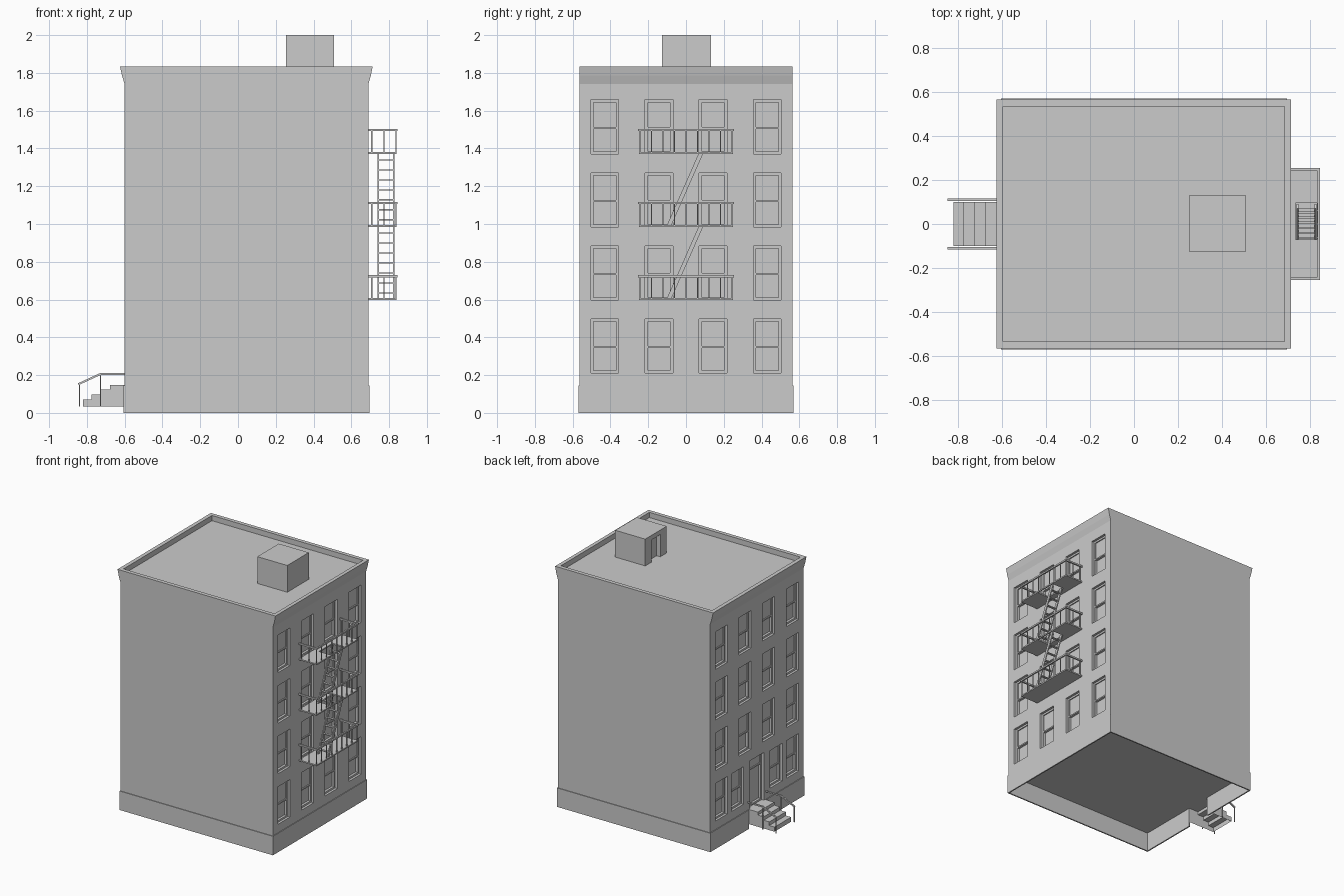
import bpy, bmesh
from mathutils import Vector

if "Cube" in bpy.data.objects:
    bpy.data.objects.remove(bpy.data.objects["Cube"])


def finish(name, bm):
    bmesh.ops.recalc_face_normals(bm, faces=bm.faces)
    me = bpy.data.meshes.new(name)
    bm.to_mesh(me)
    bm.free()
    ob = bpy.data.objects.new(name, me)
    bpy.context.collection.objects.link(ob)
    return ob


def add_box(bm, x0, x1, y0, y1, z0, z1):
    vs = bmesh.ops.create_cube(bm, size=1)["verts"]
    for v in vs:
        v.co = ((x0, x1)[v.co.x > 0], (y0, y1)[v.co.y > 0], (z0, z1)[v.co.z > 0])


def boxes(name, items):
    bm = bmesh.new()
    for b in items:
        add_box(bm, *b)
    return finish(name, bm)


def prism(name, profile, half_y):
    """Extrude an x-z outline from -half_y to half_y."""
    bm = bmesh.new()
    f = bm.faces.new([bm.verts.new((x, -half_y, z)) for x, z in profile])
    ext = bmesh.ops.extrude_face_region(bm, geom=[f])["geom"]
    bmesh.ops.translate(bm, vec=(0, 2 * half_y, 0),
                        verts=[g for g in ext if isinstance(g, bmesh.types.BMVert)])
    return finish(name, bm)


def add_bar(bm, a, b, w, h):
    """Rectangular bar between two points in a vertical plane."""
    a, b = Vector(a), Vector(b)
    rot = (b - a).to_track_quat('Z', 'Y')
    for v in bmesh.ops.create_cube(bm, size=1)["verts"]:
        v.co = (a + b) / 2 + rot @ Vector((v.co.x * w, v.co.y * h, v.co.z * (b - a).length))


def cut(ob, name, items):
    c = boxes(name, items)
    m = ob.modifiers.new(name, 'BOOLEAN')
    m.operation, m.solver, m.object = 'DIFFERENCE', 'EXACT', c
    bpy.context.view_layer.objects.active = ob
    bpy.ops.object.modifier_apply(modifier=m.name)
    bpy.data.objects.remove(c)


XL, XR, HY = -0.60, 0.69, 0.565
TOP, ROOF, BASE = 1.835, 1.795, 0.145

# Building body with flared cornice on the two window sides
body = prism("building_body", [
    (XL, BASE), (XR, BASE), (XR, 1.74), (XR + .013, 1.785), (XR + .023, TOP),
    (XL - .025, TOP), (XL - .014, 1.785), (XL, 1.74)], HY)
cut(body, "roof_well", [(-.595, .685, -.535, .535, ROOF, 2.2)])

# Window and door recesses: frame step, upper sash, lower sash
frames, uppers, lowers = [], [], []


def recess(side, y, z0, w, h, inset, mid):
    def slab(depth, dy, za, zb):
        xs = (XR - depth, XR + .1) if side > 0 else (XL - .1, XL + depth)
        return (*xs, y - dy, y + dy, za, zb)
    frames.append(slab(.018, w / 2, z0, z0 + h))
    uppers.append(slab(.026, w / 2 - inset, mid + .005, z0 + h - inset))
    lowers.append(slab(.036, w / 2 - inset, z0 + inset, mid - .005))


for side in (-1, 1):
    for row in range(4):
        z = .21 + .387 * row
        inner = .235 if side < 0 and row == 0 else .143
        for y in (-.43, -inner, inner, .43):
            recess(side, y, z, .146, .287, .014, z + .138)
recess(-1, 0, BASE + .002, .17, .365, .014, .43)
for nm, items in (("frames", frames), ("upper_sashes", uppers), ("lower_sashes", lowers)):
    cut(body, nm, items)

# Hollow plinth with a gap behind the entrance steps
t, e = .01, .005
boxes("plinth", [
    (XR - e, XR + e, -HY - e, HY + e, 0, BASE),
    (XL - e, XR - e, -HY - e, -HY + e, 0, BASE),
    (XL - e, XR - e, HY - e, HY + e, 0, BASE),
    (XL - e, XL + e, -HY + e, -.1, 0, BASE),
    (XL - e, XL + e, .1, HY - e, 0, BASE)])

# Roof bulkhead with doorway
bulk = boxes("roof_bulkhead", [(.253, .507, -.128, .132, ROOF, 2.0)])
cut(bulk, "bulkhead_doorway", [(.2, .285, -.05, .054, ROOF - .1, 1.965)])

# Entrance steps, open underneath
steps = prism("entrance_steps", [
    (-.82, .035), (-.82, .07), (-.775, .07), (-.775, .098), (-.728, .098),
    (-.728, .124), (-.678, .124), (-.678, .147), (XL, .147), (XL, .035)], .1)
bm = bmesh.new()
bm.from_mesh(steps.data)
bmesh.ops.delete(bm, geom=[f for f in bm.faces if f.normal.z < -.5 or f.normal.x > .5],
                 context='FACES')
bm.to_mesh(steps.data)
bm.free()

# Handrails beside the steps
bm = bmesh.new()
for y in (-.11, .11):
    add_bar(bm, (-.845, y, .152), (-.728, y, .206), .01, .01)
    add_bar(bm, (-.73, y, .206), (XL, y, .206), .01, .01)
    add_bar(bm, (-.84, y, .033), (-.84, y, .15), .006, .006)
    add_bar(bm, (-.728, y, .033), (-.728, y, .206), .006, .006)
finish("step_handrails", bm)

# Fire escape platforms and railings
X0, X1, PY, R = XR, .84, .248, .006
for i in range(3):
    z = .597 + .387 * i
    deck = boxes("fire_escape_platform", [(X0, X1, -PY, PY, z, z + .01)])
    if i:
        cut(deck, "ladder_opening", [(.735, .832, -.07, .095, z - .1, z + .1)])
    rail = z + .127
    items = [(X1 - R, X1 + R - .001, -PY - R, PY + R, rail - R, rail + R)]
    items += [(X0, X1 - R, y - R, y + R, rail - R, rail + R) for y in (-PY, PY)]
    for k in range(9):
        y = -.244 + .061 * k
        items.append((X1 - .007, X1 - .001, y - .003, y + .003, z + .01, rail))
    for x in (.708, .772):
        items += [(x - .003, x + .003, y - .003, y + .003, z + .01, rail) for y in (-.244, .244)]
    boxes("fire_escape_railing", items)

# Sloping ladders between platforms
for i in range(2):
    z = .604 + .387 * i
    bm = bmesh.new()
    a, b = Vector((0, -.09, z)), Vector((0, .08, z + .385))
    for x in (.743, .825):
        off = Vector((x, 0, 0))
        add_bar(bm, a + off, b + off, .008, .022)
    for k in range(7):
        p = a.lerp(b, (k + .6) / 7.3)
        add_box(bm, .743, .825, p.y - .009, p.y + .009, p.z - .003, p.z + .003)
    finish("fire_escape_ladder", bm)
